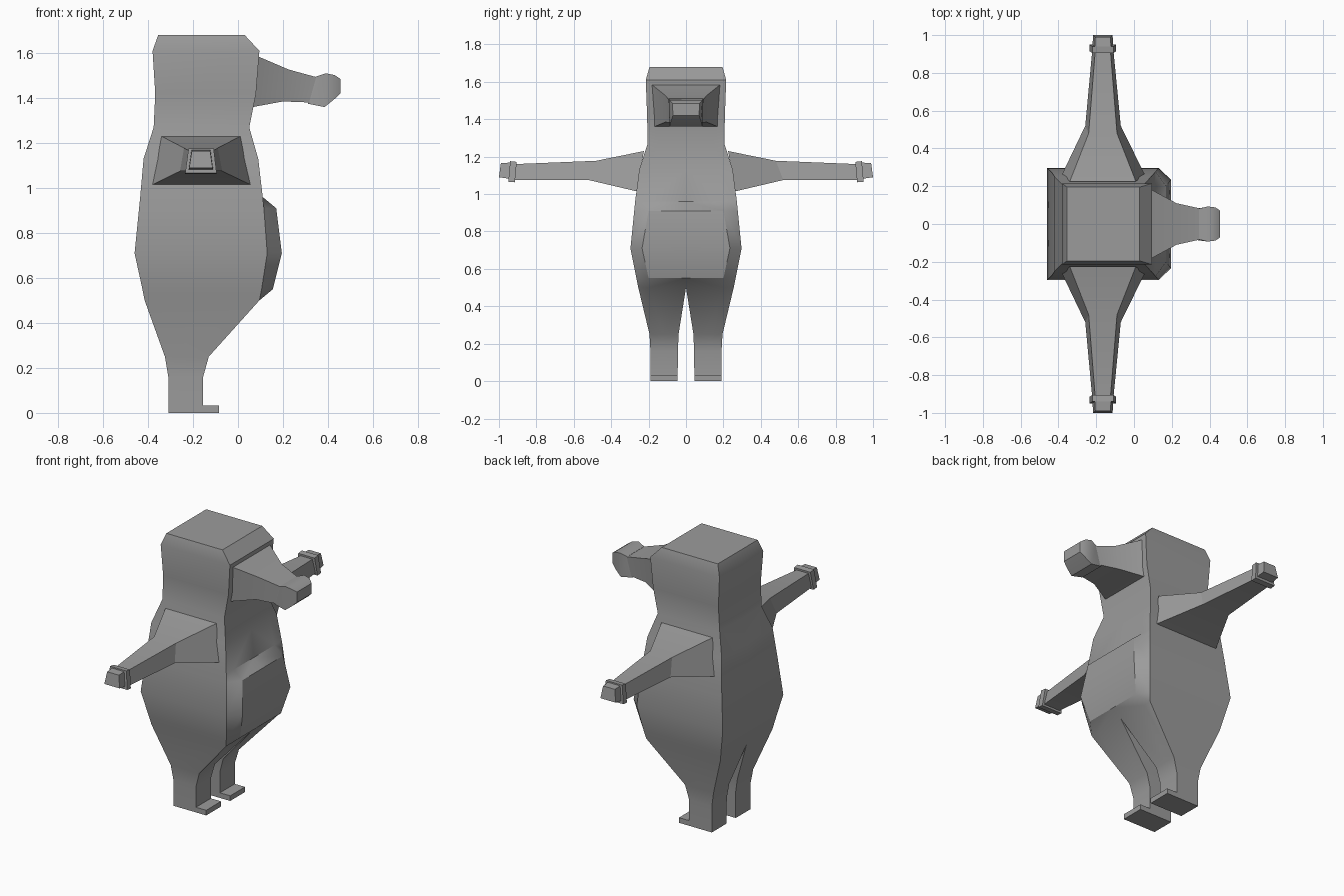
import bpy, bmesh
from mathutils import Matrix

if "Cube" in bpy.data.objects:
    bpy.data.objects.remove(bpy.data.objects["Cube"])

grey = bpy.data.materials.new("warm_grey")
grey.diffuse_color = (0.33, 0.33, 0.33, 1)
grey.use_nodes = True
grey.node_tree.nodes["Principled BSDF"].inputs["Base Color"].default_value = grey.diffuse_color


def loft(bm, rings, closed=True, caps=(True, True)):
    """Skin a list of point rings with quads, optionally capping the ends."""
    rows = [[bm.verts.new(p) for p in ring] for ring in rings]
    n = len(rows[0])
    for a, b in zip(rows, rows[1:]):
        for i in range(n if closed else n - 1):
            j = (i + 1) % n
            bm.faces.new((a[i], a[j], b[j], b[i]))
    for row, cap in zip((rows[0], rows[-1]), caps):
        if cap:
            bm.faces.new(row)


def finish(name, bm, mirrored=True, angle=0.56):
    """Mirror across y, clean up and smooth the finished part."""
    if mirrored:
        bmesh.ops.mirror(bm, geom=bm.verts[:] + bm.edges[:] + bm.faces[:],
                         matrix=Matrix(), merge_dist=0.0005, axis='Y')
    bmesh.ops.remove_doubles(bm, verts=bm.verts[:], dist=0.0005)
    bmesh.ops.dissolve_degenerate(bm, edges=bm.edges[:], dist=0.0001)
    bmesh.ops.recalc_face_normals(bm, faces=bm.faces[:])
    me = bpy.data.meshes.new(name)
    bm.to_mesh(me)
    bm.free()
    ob = bpy.data.objects.new(name, me)
    bpy.context.collection.objects.link(ob)
    me.materials.append(grey)
    bpy.ops.object.select_all(action='DESELECT')
    ob.select_set(True)
    bpy.context.view_layer.objects.active = ob
    bpy.ops.object.shade_smooth_by_angle(angle=angle)
    return ob


# Body and head: back x, front x, half width, belly x, belly half width, z
bm = bmesh.new()
torso = [(-.415, .095, .255, .095, .20, .50),
         (-.425, .105, .265, .155, .20, .55),
         (-.46, .13, .297, .195, .235, .71),
         (-.44, .115, .277, .17, .20, .91),
         (-.435, .11, .272, .11, .20, .96),
         (-.42, .09, .25, .09, .18, 1.13),
         (-.375, .05, .205, .05, .15, 1.27),
         (-.368, .08, .208, .08, .15, 1.42),
         (-.38, .095, .215, .095, .15, 1.61),
         (-.355, .03, .195, .03, .13, 1.68)]
loft(bm, [[(b, 0, z), (b, w, z), (f, w, z), (g, v, z), (g, 0, z)]
          for b, f, w, g, v, z in torso], closed=False, caps=(False, True))

# Legs: back x, front x, inner y, outer y, middle y, z
legs = [(-.31, -.155, .045, .19, .12, 0),
        (-.31, -.155, .043, .19, .12, .16),
        (-.325, -.13, .04, .195, .12, .25),
        (-.415, .095, 0, .255, .20, .50)]
loft(bm, [[(b, i, z), (b, o, z), (f, o, z), (f, m, z), (f, i, z)]
          for b, f, i, o, m, z in legs], caps=(True, False))
finish("body_and_legs", bm)

# Flat toes
bm = bmesh.new()
loft(bm, [[(x, .045, 0), (x, .19, 0), (x, .19, .032), (x, .045, .032)]
          for x in (-.16, -.085)])
finish("toes", bm)


def arm_ring(y_low, z_low, x0, x1, y_top, z_top, x2, x3):
    return [(x0, y_low, z_low), (x1, y_low, z_low),
            (x3, y_top, z_top), (x2, y_top, z_top)]


# Tapering arms
bm = bmesh.new()
loft(bm, [arm_ring(.265, 1.015, -.38, .055, .225, 1.23, -.34, .01),
          arm_ring(.52, 1.075, -.258, -.07, .48, 1.178, -.24, -.09),
          arm_ring(.93, 1.075, -.22, -.11, .92, 1.16, -.205, -.125)])
finish("arms", bm, angle=0.3)

# Cuffs
bm = bmesh.new()
loft(bm, [arm_ring(.915, 1.063, -.235, -.095, .905, 1.172, -.22, -.108),
          arm_ring(.95, 1.066, -.235, -.095, .94, 1.176, -.22, -.108)])
finish("cuffs", bm)

# Hands
bm = bmesh.new()
loft(bm, [arm_ring(.93, 1.08, -.22, -.11, .92, 1.17, -.207, -.122),
          arm_ring(1.0, 1.09, -.217, -.113, .99, 1.165, -.205, -.124)])
finish("hands", bm)


def snout_ring(x_top, z_top, w_top, x_low, z_low, w_low):
    return [(x_top, -w_top, z_top), (x_top, w_top, z_top),
            (x_low, w_low, z_low), (x_low, -w_low, z_low)]


# Snout
bm = bmesh.new()
loft(bm, [snout_ring(.09, 1.585, .183, .065, 1.36, .17),
          snout_ring(.225, 1.527, .11, .2, 1.385, .11),
          snout_ring(.36, 1.49, .08, .33, 1.38, .08)])
finish("snout", bm, mirrored=False, angle=0.3)

# Rounded nose block
bm = bmesh.new()
loft(bm, [snout_ring(.345, 1.495, .082, .31, 1.375, .082),
          snout_ring(.39, 1.51, .093, .385, 1.36, .088),
          snout_ring(.43, 1.502, .088, .425, 1.392, .08),
          snout_ring(.455, 1.485, .072, .455, 1.42, .07)])
finish("nose", bm, mirrored=False)
